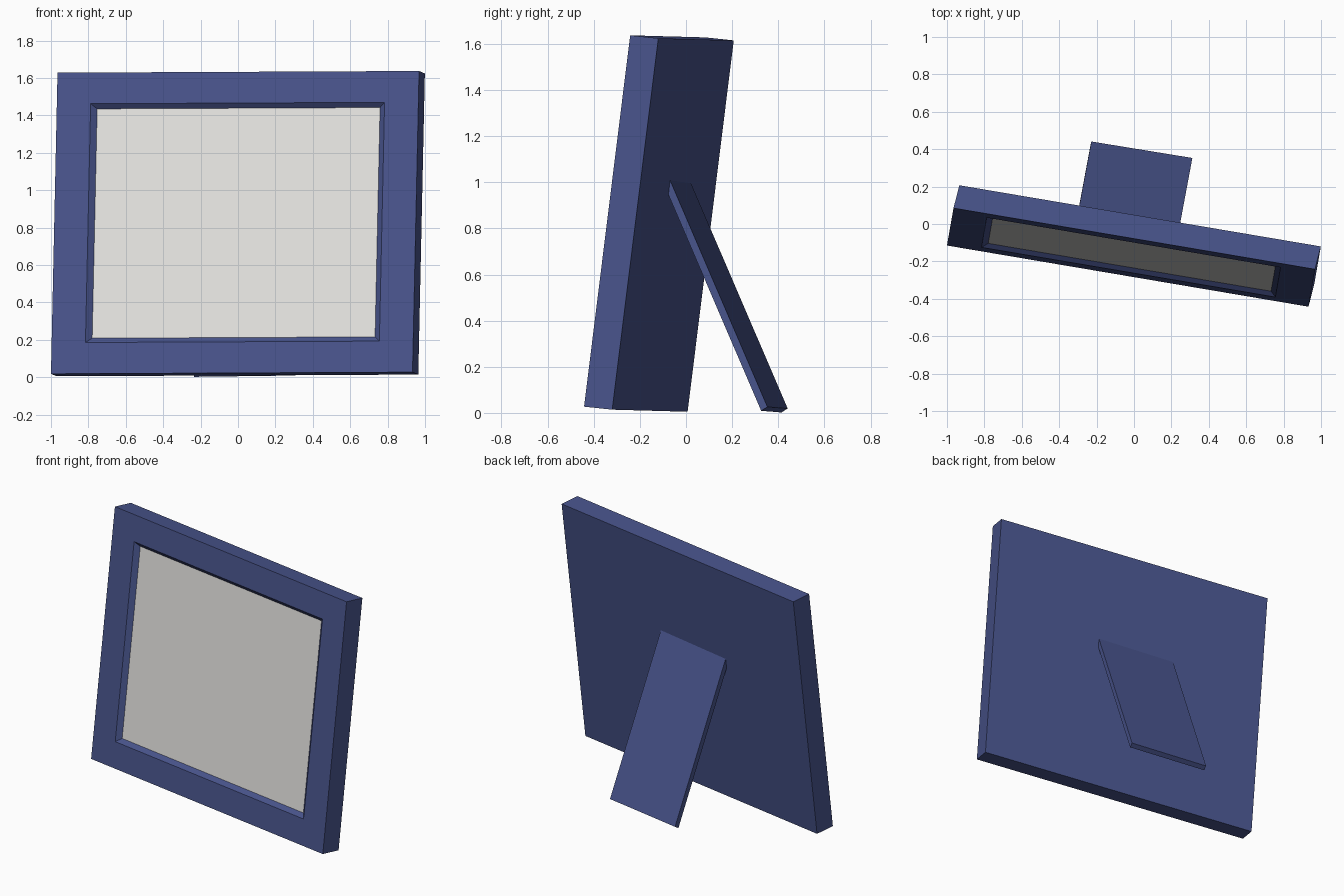
import bpy
from mathutils import Vector

if "Cube" in bpy.data.objects:
    bpy.data.objects.remove(bpy.data.objects["Cube"])


def material(name, rgb):
    m = bpy.data.materials.new(name)
    m.diffuse_color = (*rgb, 1)
    m.use_nodes = True
    m.node_tree.nodes["Principled BSDF"].inputs["Base Color"].default_value = m.diffuse_color
    return m


blue = material("navy blue", (0.065, 0.088, 0.26))
grey = material("pale grey", (0.79, 0.775, 0.755))


def loft(name, origin, axes, rects, mat, cap_start, cap_end):
    """Skin a series of rectangles (side inset, end inset, depth) in a leaning frame
    whose axes are across, back and up."""
    across, back, up = (Vector(a) for a in axes)
    verts, faces = [], []
    for i, j, d in rects:
        for s, t in ((i, j), (1 - i, j), (1 - i, 1 - j), (i, 1 - j)):
            verts.append(Vector(origin) + across * s + up * t + back * d)
    for r in range(len(rects) - 1):
        for k in range(4):
            n = (k + 1) % 4
            faces.append((4 * r + k, 4 * r + n, 4 * r + 4 + n, 4 * r + 4 + k))
    if cap_start:
        faces.append((3, 2, 1, 0))
    if cap_end:
        e = 4 * (len(rects) - 1)
        faces.append((e, e + 1, e + 2, e + 3))
    mesh = bpy.data.meshes.new(name)
    mesh.from_pydata(verts, [], faces)
    mesh.materials.append(mat)
    ob = bpy.data.objects.new(name, mesh)
    bpy.context.collection.objects.link(ob)
    return ob


# Leaning picture frame: back, outer sides, front border and bevelled opening
origin = (-1.0, -0.115, 0.018)
axes = ((1.933, -0.327, 0.009), (0.031, 0.122, -0.013), (0.035, 0.2, 1.61))
hole = (0.0935, 0.1035)
inner = (hole[0] + 0.0153, hole[1] + 0.0157)
loft("frame", origin, axes,
     [(0, 0, 1), (0, 0, 0), (*hole, 0), (*inner, 0.19)], blue, True, False)

# Recessed picture panel
loft("picture_panel", origin, axes, [(*inner, 0.19)], grey, False, True)

# Rear support leg: flat board hinged on the back of the frame
leg_bottom = (-0.234, 0.414, 0.002)
leg_axes = ((0.54, -0.088, 0.007), (0.006, 0.027, 0.017), (-0.079, -0.423, 0.985))
loft("support_leg", leg_bottom, leg_axes, [(0, 0, 1), (0, 0, 0)], blue, True, True)
